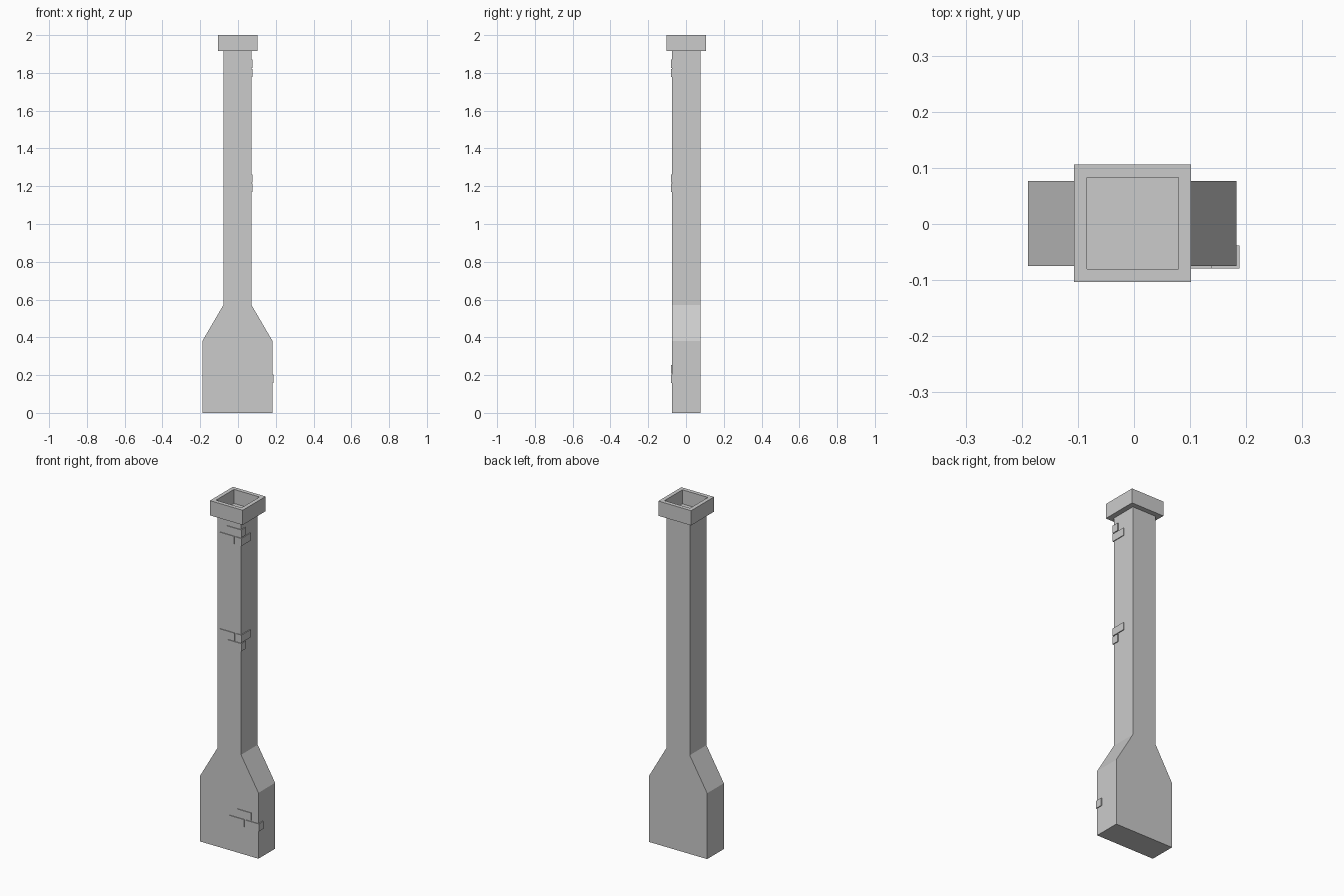
import bpy
import bmesh
from mathutils import Matrix, Vector

cube = bpy.data.objects.get("Cube")
if cube:
    bpy.data.objects.remove(cube, do_unlink=True)

stone = bpy.data.materials.new("grey stone")
stone.use_nodes = True
stone.diffuse_color = (0.6, 0.6, 0.6, 1)
stone.node_tree.nodes["Principled BSDF"].inputs["Base Color"].default_value = (0.6, 0.6, 0.6, 1)


def finish(name, bm):
    bmesh.ops.recalc_face_normals(bm, faces=bm.faces)
    mesh = bpy.data.meshes.new(name)
    bm.to_mesh(mesh)
    bm.free()
    mesh.materials.append(stone)
    obj = bpy.data.objects.new(name, mesh)
    bpy.context.collection.objects.link(obj)


def add_box(bm, low, high):
    low, high = Vector(low), Vector(high)
    matrix = Matrix.Translation((low + high) / 2) @ Matrix.Diagonal((*(high - low), 1))
    bmesh.ops.create_cube(bm, size=1, matrix=matrix)


CX, FRONT, BACK = -0.003, -0.075, 0.077
BASE, SHAFT = 0.186, 0.075

# Chimney body: half profile mirrored about its centre line, then extruded back
half = [(BASE, 0), (BASE, 0.38), (SHAFT, 0.57), (SHAFT, 1.917)]
outline = [(CX + x, z) for x, z in half] + [(CX - x, z) for x, z in reversed(half)]
bm = bmesh.new()
face = bm.faces.new([bm.verts.new((x, FRONT, z)) for x, z in outline])
back = bmesh.ops.extrude_face_region(bm, geom=[face], use_keep_orig=True)
verts = [v for v in back["geom"] if isinstance(v, bmesh.types.BMVert)]
bmesh.ops.translate(bm, verts=verts, vec=(0, BACK - FRONT, 0))
finish("chimney_body", bm)

# Cap with a square recess for the flue
bm = bmesh.new()
add_box(bm, (-0.107, -0.103, 1.915), (0.102, 0.106, 2))
bm.faces.ensure_lookup_table()
top = max(bm.faces, key=lambda f: f.calc_center_median().z)
bmesh.ops.inset_region(bm, faces=[top], thickness=0.0325)
pit = bmesh.ops.extrude_discrete_faces(bm, faces=[top])["faces"][0]
bmesh.ops.translate(bm, verts=pit.verts, vec=(0, 0, -0.081))
finish("chimney_cap", bm)


# Raised bricks: (left x, right x, back y, bottom z); corner bricks wrap the edge
def brick_group(name, bricks):
    bm = bmesh.new()
    for x0, x1, y1, z in bricks:
        add_box(bm, (x0, -0.079, z), (x1, y1, z + 0.044))
    finish(name, bm)


EDGE, LOW_EDGE = 0.077, 0.188
SHORT, LONG, FLAT = -0.038, 0.007, -0.07

brick_group("upper_bricks", [
    (-0.015, EDGE, SHORT, 1.826),
    (-0.06, 0.031, FLAT, 1.777),
    (0.037, EDGE, LONG, 1.777)])
brick_group("middle_bricks", [
    (-0.06, 0.034, FLAT, 1.219),
    (0.04, EDGE, LONG, 1.219),
    (-0.015, EDGE, SHORT, 1.17)])
brick_group("lower_bricks", [
    (0.05, 0.138, FLAT, 0.209),
    (0, 0.094, FLAT, 0.159),
    (0.1, LOW_EDGE, SHORT, 0.159)])
